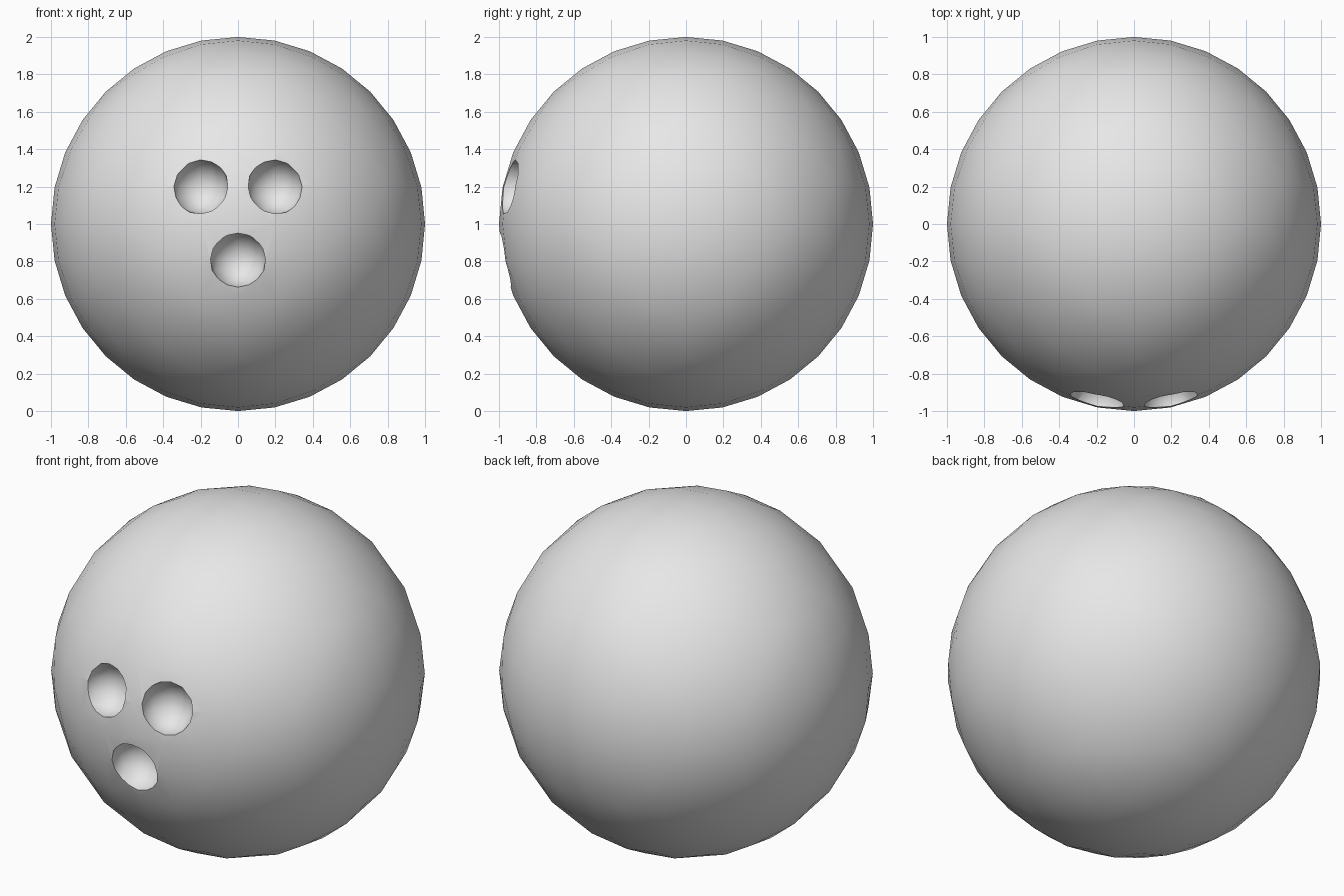
import bpy, bmesh, math
from mathutils import Vector

old = bpy.data.objects.get("Cube")
if old:
    bpy.data.objects.remove(old, do_unlink=True)

grey = bpy.data.materials.new("plain_grey")
grey.use_nodes = True
grey.diffuse_color = (0.8, 0.8, 0.8, 1)
grey.node_tree.nodes["Principled BSDF"].inputs["Base Color"].default_value = (0.8, 0.8, 0.8, 1)


def octa_sphere(name, radius, location, levels):
    """Octahedron split repeatedly, each new point pushed out to the sphere."""
    bm = bmesh.new()
    for axis in range(3):
        for side in (-1, 1):
            point = Vector((0, 0, 0))
            point[axis] = side
            bm.verts.new(point)
    bmesh.ops.convex_hull(bm, input=bm.verts[:])
    for _ in range(levels):
        bmesh.ops.subdivide_edges(bm, edges=bm.edges[:], cuts=1, use_grid_fill=True)
        for v in bm.verts:
            v.co.normalize()
    bmesh.ops.scale(bm, vec=(radius,) * 3, verts=bm.verts[:])
    bmesh.ops.recalc_face_normals(bm, faces=bm.faces[:])
    mesh = bpy.data.meshes.new(name)
    bm.to_mesh(mesh)
    bm.free()
    mesh.materials.append(grey)
    obj = bpy.data.objects.new(name, mesh)
    obj.location = location
    bpy.context.collection.objects.link(obj)
    return obj


# Ball
ball = octa_sphere("ball", 1, (0, 0, 1), 3)
bpy.ops.object.select_all(action="DESELECT")
bpy.context.view_layer.objects.active = ball
ball.select_set(True)

# Two finger holes and a thumb hole, scooped out of the front
for name, x, z in (("left_finger_hole", 0.2, 1.2),
                   ("right_finger_hole", -0.2, 1.2),
                   ("thumb_hole", 0, 0.81)):
    cutter = octa_sphere(name, 0.15, (x, -0.95, z), 2)
    cutter.hide_render = True
    cut = ball.modifiers.new(name, "BOOLEAN")
    cut.operation = "DIFFERENCE"
    cut.solver = "EXACT"
    cut.object = cutter
    bpy.ops.object.modifier_apply(modifier=cut.name)
    bpy.data.objects.remove(cutter, do_unlink=True)

# Smooth surface with crisp hole rims
bpy.ops.object.shade_smooth_by_angle(angle=math.radians(40))
